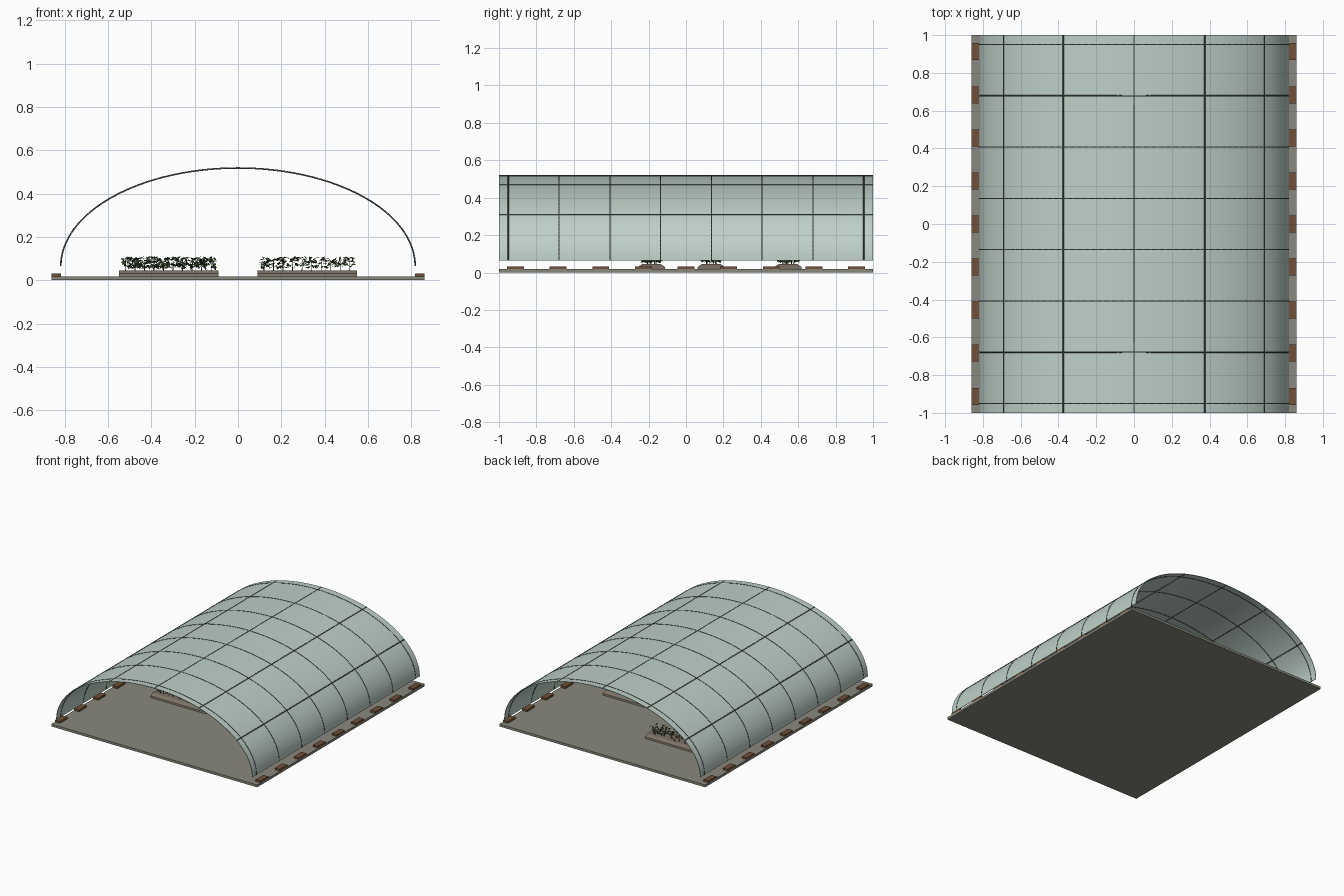
import bpy, bmesh, math, random
from mathutils import Vector, Matrix, Euler

if "Cube" in bpy.data.objects:
    bpy.data.objects.remove(bpy.data.objects["Cube"])
random.seed(4)

def mat(name, rgb):
    m = bpy.data.materials.new(name)
    m.diffuse_color = (*rgb, 1)
    m.use_nodes = True
    m.node_tree.nodes["Principled BSDF"].inputs["Base Color"].default_value = m.diffuse_color
    return m

FILM = mat("film", (0.52, 0.63, 0.58))
STEEL = mat("steel", (0.06, 0.07, 0.07))
GROUND = mat("ground", (0.25, 0.25, 0.21))
WOOD = mat("wood", (0.16, 0.08, 0.04))
SOIL = mat("soil", (0.2, 0.17, 0.13))
LEAF = mat("leaf", (0.05, 0.09, 0.03))

def finish(name, bm, m):
    bmesh.ops.recalc_face_normals(bm, faces=bm.faces)
    me = bpy.data.meshes.new(name)
    bm.to_mesh(me)
    bm.free()
    me.materials.append(m)
    o = bpy.data.objects.new(name, me)
    bpy.context.collection.objects.link(o)
    return o

def box(name, x0, x1, y0, y1, z0, z1, m):
    bm = bmesh.new()
    bmesh.ops.create_cube(bm, size=1, matrix=Matrix.Translation(
        ((x0 + x1) / 2, (y0 + y1) / 2, (z0 + z1) / 2)) @ Matrix.Diagonal((x1 - x0, y1 - y0, z1 - z0, 1)))
    return finish(name, bm, m)

def tube(name, pts, r, m):
    cu = bpy.data.curves.new(name, 'CURVE')
    cu.dimensions = '3D'
    cu.bevel_depth = r
    cu.bevel_resolution = 1
    cu.use_fill_caps = True
    sp = cu.splines.new('POLY')
    sp.points.add(len(pts) - 1)
    for p, c in zip(sp.points, pts):
        p.co = (*c, 1)
    cu.materials.append(m)
    o = bpy.data.objects.new(name, cu)
    bpy.context.collection.objects.link(o)

# Arch: half ellipse springing just above the floor
Z0, RX, RZ = 0.065, 0.818, 0.453
def arch(t, y, grow=0.0):
    return Vector(((RX + grow) * math.cos(t), y, Z0 + (RZ + grow) * math.sin(t)))

# Ground slab
box("ground_slab", -0.86, 0.86, -1, 1, 0, 0.018, GROUND)

# Vaulted cover, thin closed sheet
N = 64
bm = bmesh.new()
rings = []
for i in range(N + 1):
    t = math.pi * i / N
    rings.append([bm.verts.new(arch(t, y, g)) for y, g in
                  ((-1, 0.002), (1, 0.002), (1, -0.002), (-1, -0.002))])
for a, b in zip(rings, rings[1:]):
    for k in range(4):
        bm.faces.new((a[k], a[(k + 1) % 4], b[(k + 1) % 4], b[k]))
bm.faces.new(rings[0])
bm.faces.new(rings[-1])
cover = finish("cover", bm, FILM)
bpy.context.view_layer.objects.active = cover
cover.select_set(True)
bpy.ops.object.shade_smooth_by_angle(angle=math.radians(30))
cover.select_set(False)

# Hoops across the tunnel
for k in range(8):
    y = -0.95 + k * 1.9 / 7
    tube("hoop", [arch(math.pi * i / N, y) for i in range(N + 1)], 0.0042, STEEL)

# Lengthwise purlins
for x in (0, 0.374, -0.374, 0.69, -0.69):
    t = math.acos(x / RX)
    tube("purlin", [arch(t, -1), arch(t, 1)], 0.0042, STEEL)

# Hold-down blocks along both long edges
for s in (-1, 1):
    for k in range(9):
        y = -0.912 + k * 0.228
        xa, xb = sorted((s * 0.818, s * 0.86))
        box("edge_block", xa, xb, y - 0.045, y + 0.045, 0.018, 0.032, WOOD)

# Planting beds: trapezoid soil ridge with leafy crop
def bed(cx, cy, count):
    bm = bmesh.new()
    prof = ((-0.075, 0.018), (0.075, 0.018), (0.072, 0.03), (0.05, 0.045), (-0.05, 0.045), (-0.072, 0.03))
    ends = [[bm.verts.new((cx + sx * 0.23, cy + y, z)) for y, z in prof] for sx in (-1, 1)]
    for e in ends:
        bm.faces.new(e)
    for k in range(6):
        j = (k + 1) % 6
        bm.faces.new((ends[0][k], ends[0][j], ends[1][j], ends[1][k]))
    finish("soil_bed", bm, SOIL)
    bm = bmesh.new()
    for _ in range(count):
        p = Vector((cx + random.uniform(-0.215, 0.215), cy + random.uniform(-0.055, 0.055),
                    random.uniform(0.056, 0.104)))
        r = Euler((random.uniform(-0.9, 0.9), random.uniform(-0.9, 0.9), random.uniform(0, 6.28))).to_matrix()
        vs = [bm.verts.new(p + r @ Vector(c)) for c in
              ((-0.013, 0, 0), (0, -0.006, 0.002), (0.013, 0, 0), (0, 0.006, 0.002))]
        bm.faces.new(vs)
    # stems
    for i in range(10):
        bmesh.ops.create_cone(bm, segments=5, radius1=0.002, radius2=0.001, depth=0.05, cap_ends=True,
            matrix=Matrix.Translation((cx - 0.2 + i * 0.044, cy + random.uniform(-0.03, 0.03), 0.068)))
    finish("crop_leaves", bm, LEAF)

for cx, cy in ((-0.32, -0.185), (0.32, 0.135), (-0.32, 0.545)):
    bed(cx, cy, 220)
